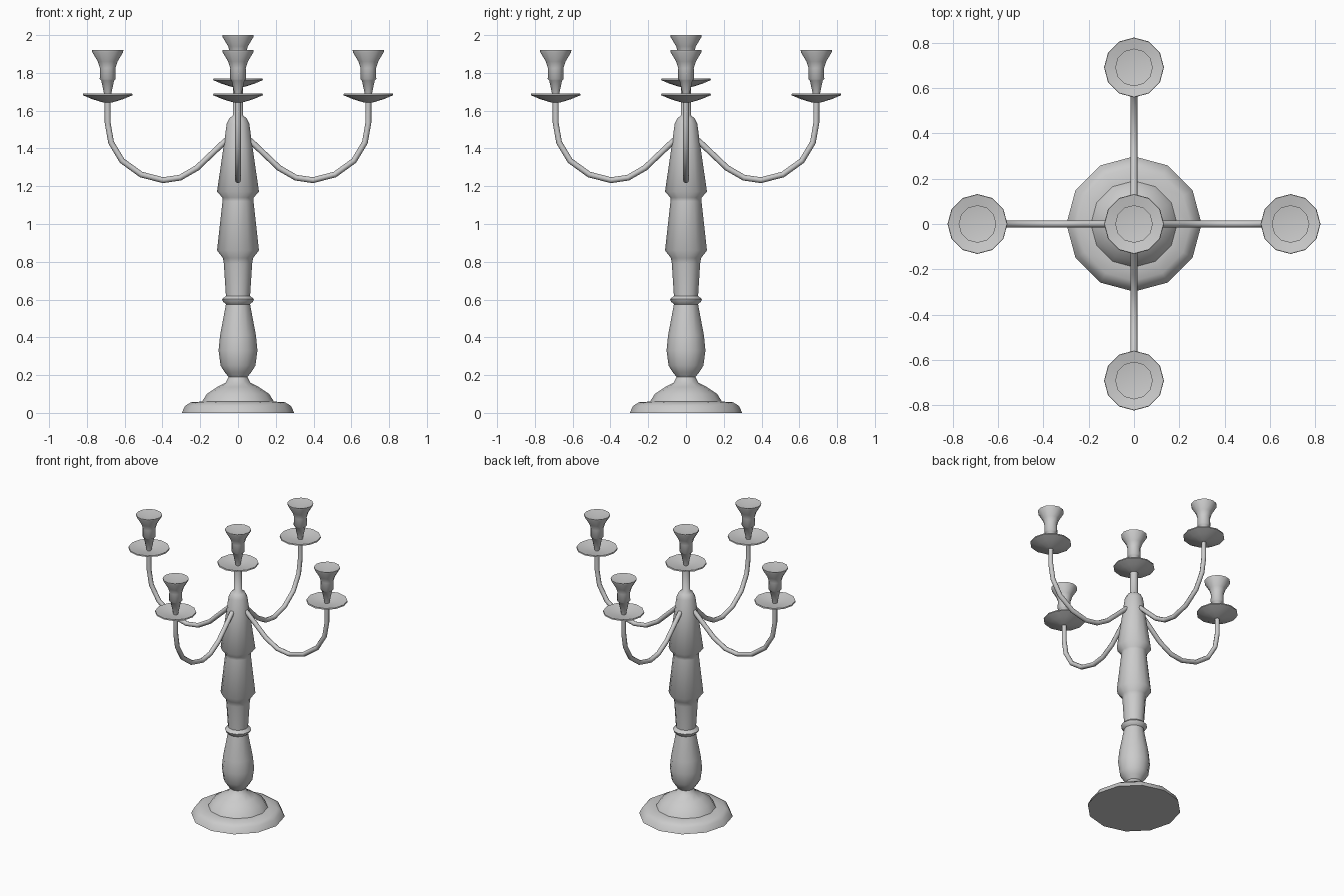
import bpy, bmesh, math

if "Cube" in bpy.data.objects:
    bpy.data.objects.remove(bpy.data.objects["Cube"])

SIDES = 12


def lathe(name, profile, loc=(0, 0, 0)):
    """Revolve (radius, z) points around the z axis."""
    bm = bmesh.new()
    vs = [bm.verts.new((r, 0, z)) for r, z in profile]
    es = [bm.edges.new(p) for p in zip(vs, vs[1:])]
    bmesh.ops.spin(bm, geom=vs + es, cent=(0, 0, 0), axis=(0, 0, 1),
                   angle=2 * math.pi, steps=SIDES, use_merge=False)
    bmesh.ops.remove_doubles(bm, verts=bm.verts, dist=0.0005)
    bmesh.ops.recalc_face_normals(bm, faces=bm.faces)
    me = bpy.data.meshes.new(name)
    bm.to_mesh(me)
    bm.free()
    ob = bpy.data.objects.new(name, me)
    ob.location = loc
    bpy.context.collection.objects.link(ob)
    bpy.ops.object.select_all(action='DESELECT')
    bpy.context.view_layer.objects.active = ob
    ob.select_set(True)
    bpy.ops.object.shade_smooth_by_angle(angle=math.radians(50))
    return ob


def tube(name, points, radius):
    """Round tube through a list of points."""
    cu = bpy.data.curves.new(name, 'CURVE')
    cu.dimensions = '3D'
    cu.bevel_depth = radius
    cu.bevel_resolution = 2
    cu.use_fill_caps = True
    sp = cu.splines.new('POLY')
    sp.points.add(len(points) - 1)
    for p, co in zip(sp.points, points):
        p.co = (*co, 1)
    ob = bpy.data.objects.new(name, cu)
    bpy.context.collection.objects.link(ob)
    return ob


# Foot, turned column and upper stem
lathe("column", [
    (0, 0), (0.298, 0), (0.28, 0.037), (0.25, 0.056), (0.19, 0.06),
    (0.165, 0.10), (0.11, 0.137), (0.065, 0.16), (0.05, 0.19),
    (0.07, 0.215), (0.092, 0.25), (0.103, 0.33), (0.095, 0.41),
    (0.064, 0.575), (0.08, 0.59), (0.084, 0.602), (0.064, 0.62),
    (0.075, 0.79), (0.08, 0.82), (0.111, 0.86), (0.082, 1.12), (0.083, 1.14),
    (0.111, 1.172), (0.075, 1.42), (0.06, 1.53), (0.045, 1.56),
    (0.027, 1.575), (0.025, 1.74), (0, 1.74)])

# Drip dish and candle cup profiles, z measured from the cup rim
dish = [(0, -0.28), (0.03, -0.275), (0.085, -0.258), (0.132, -0.238),
        (0.130, -0.230), (0.08, -0.240), (0.03, -0.248), (0, -0.25)]
cup = [(0, -0.255), (0.015, -0.25), (0.034, -0.16), (0.042, -0.153),
       (0.041, -0.095), (0.052, -0.06), (0.082, -0.01), (0.083, 0),
       (0.078, 0), (0, -0.025)]

# Arm path as (distance from axis, z)
arm = [(0.04, 1.46), (0.075, 1.432), (0.217, 1.297), (0.307, 1.245),
       (0.397, 1.232), (0.513, 1.262), (0.614, 1.335), (0.672, 1.432),
       (0.69, 1.535), (0.69, 1.66)]

lathe("centre_dish", dish, (0, 0, 2.0))
lathe("centre_cup", cup, (0, 0, 2.0))

# Four arms, each carrying a dish and cup
for i, (dx, dy) in enumerate([(1, 0), (0, 1), (-1, 0), (0, -1)], 1):
    tube(f"arm_{i}", [(dx * d, dy * d, z) for d, z in arm], 0.0155)
    tip = (dx * 0.69, dy * 0.69, 1.92)
    lathe(f"dish_{i}", dish, tip)
    lathe(f"cup_{i}", cup, tip)
